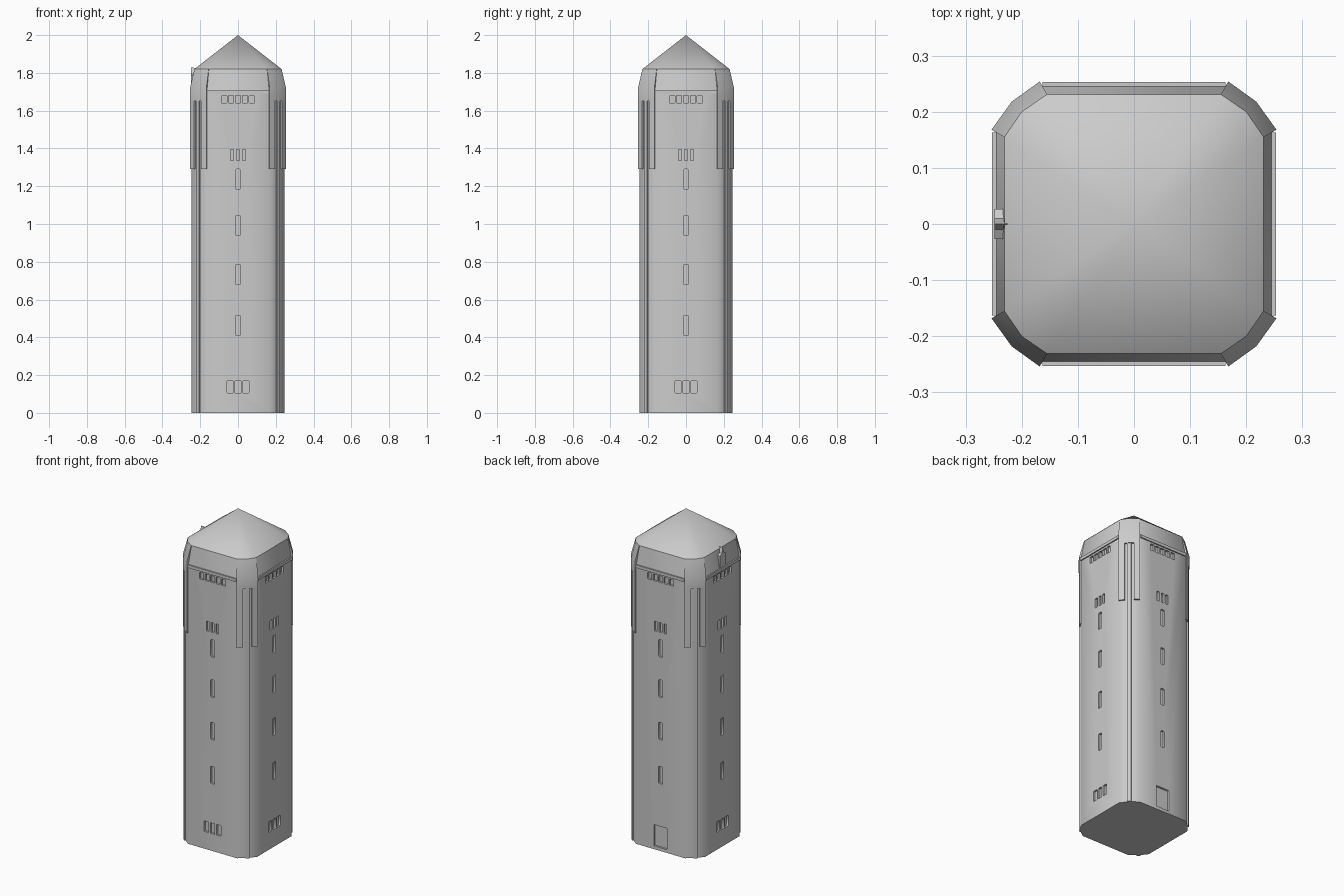
import bpy, bmesh, math
from mathutils import Matrix, Vector

if "Cube" in bpy.data.objects:
    bpy.data.objects.remove(bpy.data.objects["Cube"])

stone = bpy.data.materials.new("light_grey_stone")
stone.diffuse_color = (0.6, 0.6, 0.6, 1)
stone.use_nodes = True
stone.node_tree.nodes["Principled BSDF"].inputs["Base Color"].default_value = stone.diffuse_color


def make(name, solids, smooth=True):
    """Each solid is a list of rings (lists of 3D points) lofted and capped."""
    bm = bmesh.new()
    for rings in solids:
        vs = [[bm.verts.new(p) for p in r] for r in rings]
        for a, b in zip(vs, vs[1:]):
            n = len(a)
            for i in range(n):
                j = (i + 1) % n
                if len(b) == 1:
                    bm.faces.new((a[i], a[j], b[0]))
                else:
                    bm.faces.new((a[i], a[j], b[j], b[i]))
        bm.faces.new(vs[0])
        if len(vs[-1]) > 2:
            bm.faces.new(vs[-1])
    bmesh.ops.recalc_face_normals(bm, faces=bm.faces)
    me = bpy.data.meshes.new(name)
    bm.to_mesh(me)
    bm.free()
    me.materials.append(stone)
    ob = bpy.data.objects.new(name, me)
    bpy.context.collection.objects.link(ob)
    if smooth:
        smooth_shade(ob)
    return ob


def smooth_shade(ob):
    bpy.ops.object.select_all(action='DESELECT')
    ob.select_set(True)
    bpy.context.view_layer.objects.active = ob
    bpy.ops.object.shade_smooth_by_angle(angle=math.radians(45))


def turn(solid, k):
    m = Matrix.Rotation(k * math.pi / 2, 3, 'Z')
    return [[m @ Vector(p) for p in r] for r in solid]


def around(solids):
    return [turn(s, k) for s in solids for k in range(4)]


def prism(poly, z0, z1):
    return [[(x, y, z) for x, y in poly] for z in (z0, z1)]


def outline(a, b, m, z):
    """Square with two-facet corners: wall at b, corner from a, mid point m."""
    pts = []
    for k in range(4):
        c, s = round(math.cos(k * math.pi / 2)), round(math.sin(k * math.pi / 2))
        pts += [(x * c - y * s, x * s + y * c, z) for x, y in ((b, a), (m, m), (a, b))]
    return pts


def box(x0, x1, y0, y1, z0, z1):
    return prism([(x0, y0), (x1, y0), (x1, y1), (x0, y1)], z0, z1)


def opening(x, w, z0, z1, c=0.004):
    """Cutter for a recess in the front wall, with clipped corners."""
    l, r = x - w / 2, x + w / 2
    pts = [(l + c, z0), (r - c, z0), (r, z0 + c), (r, z1 - c),
           (r - c, z1), (l + c, z1), (l, z1 - c), (l, z0 + c)]
    return [[(px, y, pz) for px, pz in pts] for y in (-0.3, -0.234)]


# main shaft
shaft = make("tower_shaft", [[outline(0.165, 0.246, 0.211, 0),
                              outline(0.165, 0.246, 0.211, 1.70)]], smooth=False)

# window and door recesses
upper = [opening(0, 0.026, z, z + 0.105) for z in (0.41, 0.68, 0.94, 1.185)]
upper += [opening(i * 0.032, 0.018, 1.335, 1.395, 0.002) for i in (-1, 0, 1)]
upper += [opening(i * 0.0365, 0.027, 1.64, 1.68, 0.002) for i in (-2, -1, 0, 1, 2)]
lower = [opening(i * 0.042, 0.03, 0.105, 0.17, 0.002) for i in (-1, 0, 1)]
cuts = around(upper) + [turn(s, k) for s in lower for k in (0, 1, 3)]
cuts.append(turn(opening(0, 0.09, 0.02, 0.15, 0.001), 2))
cutter = make("opening_cutter", cuts, smooth=False)
cutter.hide_render = True
mod = shaft.modifiers.new("openings", 'BOOLEAN')
mod.operation = 'DIFFERENCE'
mod.solver = 'EXACT'
mod.object = cutter
bpy.ops.object.select_all(action='DESELECT')
shaft.select_set(True)
bpy.context.view_layer.objects.active = shaft
bpy.ops.object.modifier_apply(modifier=mod.name)
bpy.data.objects.remove(cutter, do_unlink=True)
smooth_shade(shaft)

# sloping frieze panels below the roof and the ledge under them
make("frieze", [[outline(0.165, 0.246, 0.211, 1.70), outline(0.153, 0.229, 0.197, 1.82)]])
make("ledge", around([box(-0.163, 0.163, -0.253, -0.235, 1.69, 1.708)]))

# corner caps
A, M, B = (0.168, 0.254), (0.218, 0.218), (0.254, 0.168)
low = [A, M, B, (0.225, 0.155), (0.155, 0.225)]
top = [(0.155, 0.231), (0.2, 0.2), (0.231, 0.155), (0.2, 0.143), (0.143, 0.2)]
cap = [[(x, y, z) for x, y in p] for p, z in ((low, 1.65), (low, 1.72), (top, 1.82))]
make("corner_caps", around([cap]))

# slabs hanging below each cap, on both sides of a central groove
P = tuple(m + (a - m) * 0.42 for a, m in zip(A, M))
slab = [A, P, (P[0] * 0.93, P[1] * 0.93), (0.155, 0.225)]
other = [(y, x) for x, y in slab]
make("corner_slabs", around([prism(slab, 1.29, 1.65), prism(other, 1.29, 1.65)]))

# slim pilaster on each corner
pil = [(0.207, 0.223), (0.223, 0.207), (0.2, 0.184), (0.184, 0.2)]
make("corner_pilasters", around([prism(pil, 0, 1.65)]))

# pointed roof
make("roof", [[outline(0.155, 0.231, 0.2, 1.82), [(0, 0, 2.0)]]])

# small gabled crest on the left side
gable = [(-0.027, 1.71), (0.027, 1.71), (0.027, 1.785), (0.01, 1.795),
         (0.0, 1.828), (-0.01, 1.795), (-0.027, 1.785)]
make("side_crest", [[[(x, y, z) for y, z in gable] for x in (-0.249, -0.232)],
                    [[(-0.24, -0.01, 1.79), (-0.24, 0.01, 1.79), (-0.24, 0, 1.828)],
                     [(-0.222, 0, 1.826)]]], smooth=False)
